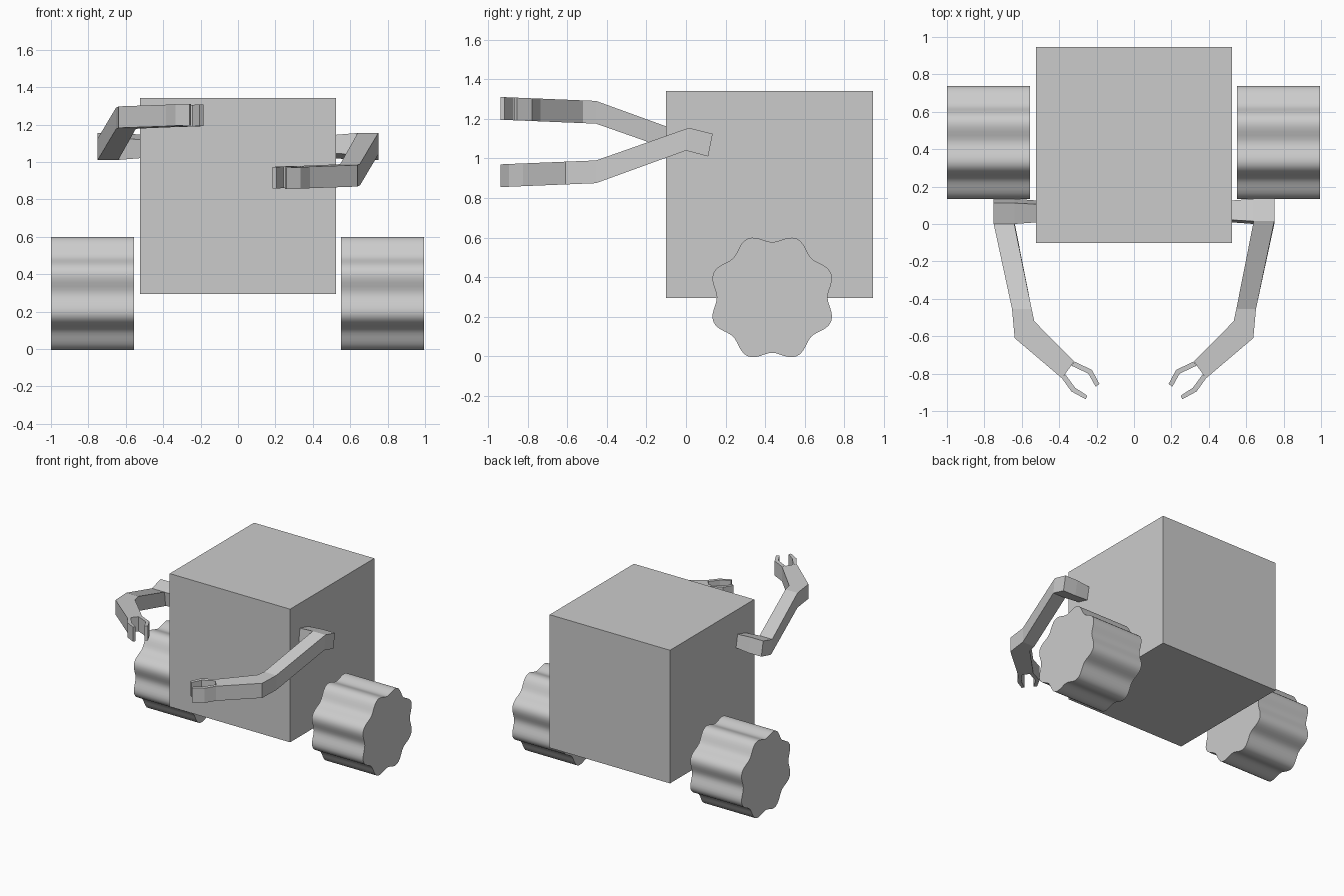
import bpy
import bmesh
import math

default_cube = bpy.data.objects.get("Cube")
if default_cube:
    bpy.data.objects.remove(default_cube, do_unlink=True)

grey = bpy.data.materials.new("light grey")
grey.use_nodes = True
GREY = (0.6, 0.6, 0.6, 1)
grey.diffuse_color = GREY
grey.node_tree.nodes["Principled BSDF"].inputs["Base Color"].default_value = GREY


def finish(bm, name):
    bmesh.ops.recalc_face_normals(bm, faces=bm.faces)
    mesh = bpy.data.meshes.new(name)
    bm.to_mesh(mesh)
    bm.free()
    mesh.materials.append(grey)
    ob = bpy.data.objects.new(name, mesh)
    bpy.context.collection.objects.link(ob)
    return ob


def loft(bm, rings):
    """Skin a closed tube through rings of equal point count and cap both ends."""
    loops = [[bm.verts.new(p) for p in ring] for ring in rings]
    n = len(loops[0])
    for a, b in zip(loops, loops[1:]):
        for i in range(n):
            j = (i + 1) % n
            bm.faces.new((a[i], a[j], b[j], b[i]))
    bm.faces.new(loops[0])
    bm.faces.new(loops[-1])


# Body: a plain cube
bm = bmesh.new()
bmesh.ops.create_cube(bm, size=1.047)
bmesh.ops.translate(bm, verts=bm.verts, vec=(0, 0.423, 0.8175))
finish(bm, "body")


# Wheels: drums with an eight-lobed outline
def wheel(name, x0, x1):
    def ring(x, n=96):
        pts = []
        for i in range(n):
            a = 2 * math.pi * i / n
            r = 0.301 - 0.021 * math.cos(8 * a)
            pts.append((x, 0.436 + r * math.cos(a), 0.297 + r * math.sin(a)))
        return pts
    bm = bmesh.new()
    loft(bm, [ring(x0), ring(x1)])
    ob = finish(bm, name)
    bpy.ops.object.select_all(action='DESELECT')
    ob.select_set(True)
    bpy.context.view_layer.objects.active = ob
    bpy.ops.object.shade_smooth_by_angle(angle=math.radians(40))


wheel("left_wheel", 0.55, 0.994)
wheel("right_wheel", -1.0, -0.555)

# Arm sections, written for the left arm; the right one is turned over about y
MID_Z = 1.083
SHOULDER_YZ = [(0.015, 1.155), (0.135, 1.125), (0.112, 1.01), (0.0, 1.04)]


def hand_z(y):
    """Top and bottom heights of the forearm and hand, sinking towards the tip."""
    drop = 0.041 * (-0.455 - y)
    return 0.99 - drop, 0.875 - drop


def section(inner, outer):
    (xi, yi), (xo, yo) = inner, outer
    (ti, bi), (to, bo) = hand_z(yi), hand_z(yo)
    return [(xi, yi, ti), (xo, yo, to), (xo, yo, bo), (xi, yi, bi)]


def shoulder_ring(x, scale):
    return [(x, 0.066 + (y - 0.066) * scale, MID_Z + (z - MID_Z) * scale)
            for y, z in SHOULDER_YZ]


def arm(side, turned):
    def place(bm, part):
        if turned:
            for v in bm.verts:
                v.co.x, v.co.z = -v.co.x, 2 * MID_Z - v.co.z
        finish(bm, side + part)

    # Shoulder block, narrowing towards the body
    bm = bmesh.new()
    loft(bm, [shoulder_ring(0.50, 0.84), shoulder_ring(0.64, 1), shoulder_ring(0.75, 1)])
    place(bm, "_shoulder")

    # Upper arm and forearm, growing out of the shoulder's front face
    bm = bmesh.new()
    top, bottom = SHOULDER_YZ[0], SHOULDER_YZ[3]
    loft(bm, [
        [(0.64, *top), (0.75, *top), (0.75, *bottom), (0.64, *bottom)],
        section((0.547, -0.455), (0.652, -0.455)),
        section((0.533, -0.52), (0.638, -0.61)),
        section((0.32, -0.735), (0.385, -0.825)),
    ])
    place(bm, "_arm")

    # Two bent claw fingers
    bm = bmesh.new()
    for path in (
        [((0.32, -0.735), (0.333, -0.758)), ((0.225, -0.78), (0.244, -0.80)),
         ((0.185, -0.855), (0.205, -0.87))],
        [((0.368, -0.803), (0.385, -0.825)), ((0.315, -0.875), (0.335, -0.895)),
         ((0.25, -0.918), (0.258, -0.937))],
    ):
        loft(bm, [section(a, b) for a, b in path])
    place(bm, "_claw")


arm("left", False)
arm("right", True)
